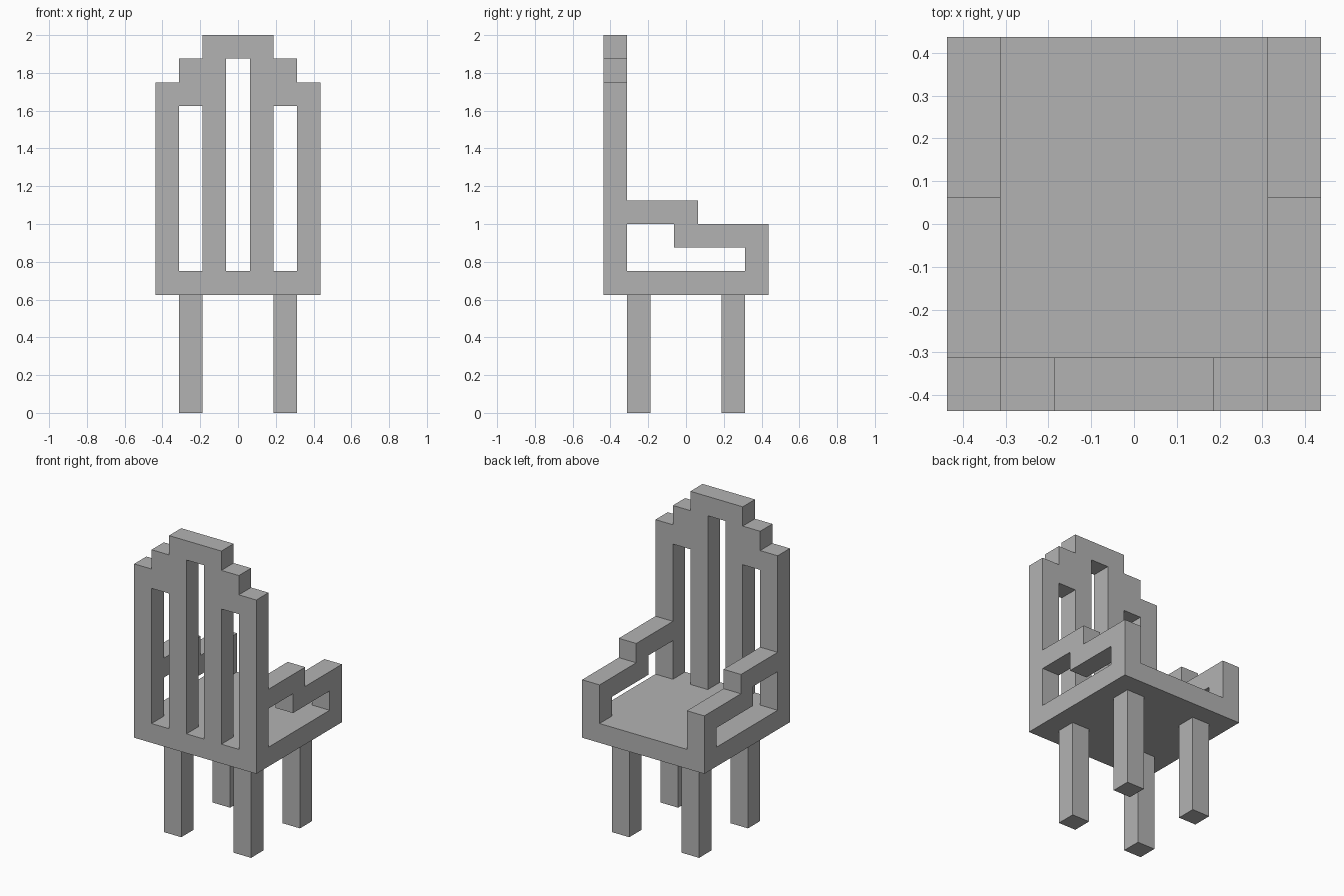
import bpy
import bmesh
from math import pi
from mathutils import Matrix

cube = bpy.data.objects.get("Cube")
if cube:
    bpy.data.objects.remove(cube, do_unlink=True)

U = 0.125  # every part sits on a grid of this step

grey = bpy.data.materials.new("plain grey")
grey.use_nodes = True
colour = (0.45, 0.45, 0.45, 1)
grey.diffuse_color = colour
grey.node_tree.nodes["Principled BSDF"].inputs["Base Color"].default_value = colour


def add_object(name, mesh):
    mesh.materials.clear()
    mesh.materials.append(grey)
    obj = bpy.data.objects.new(name, mesh)
    bpy.context.collection.objects.link(obj)
    return obj


def box(name, low, high):
    """Box between two corners, in grid steps."""
    bm = bmesh.new()
    bmesh.ops.create_cube(bm, size=1)
    for v in bm.verts:
        v.co = [U * (h if c > 0 else l) for c, l, h in zip(v.co, low, high)]
    mesh = bpy.data.meshes.new(name)
    bm.to_mesh(mesh)
    bm.free()
    return add_object(name, mesh)


def panel(name, loops, turn, centre):
    """One-step-thick panel; loops after the first are openings."""
    curve = bpy.data.curves.new(name, "CURVE")
    curve.dimensions = "2D"
    curve.fill_mode = "BOTH"
    curve.extrude = U / 2
    for loop in loops:
        spline = curve.splines.new("POLY")
        spline.points.add(len(loop) - 1)
        for p, (a, b) in zip(spline.points, loop):
            p.co = (a * U, b * U, 0, 1)
        spline.use_cyclic_u = True
    helper = bpy.data.objects.new(name + " outline", curve)
    bpy.context.collection.objects.link(helper)
    graph = bpy.context.evaluated_depsgraph_get()
    mesh = bpy.data.meshes.new_from_object(helper.evaluated_get(graph))
    bpy.data.objects.remove(helper, do_unlink=True)
    bm = bmesh.new()
    bm.from_mesh(mesh)
    bmesh.ops.remove_doubles(bm, verts=bm.verts, dist=0.0001)
    bmesh.ops.recalc_face_normals(bm, faces=bm.faces)
    bm.transform(Matrix.Translation([c * U for c in centre]) @ turn)
    bm.to_mesh(mesh)
    bm.free()
    for face in mesh.polygons:
        face.use_smooth = False
    return add_object(name, mesh)


def opening(left, right, bottom, top):
    return [(left, bottom), (left, top), (right, top), (right, bottom)]


upright = Matrix.Rotation(pi / 2, 4, "X")
sideways = Matrix.Rotation(pi / 2, 4, "Z") @ upright

# Stepped back with three tall openings
right_steps = [(3.5, 5), (3.5, 14), (2.5, 14), (2.5, 15), (1.5, 15), (1.5, 16)]
outline = right_steps + [(-x, z) for x, z in reversed(right_steps)]
windows = [opening(-2.5, -1.5, 6, 13), opening(-0.5, 0.5, 6, 15), opening(1.5, 2.5, 6, 13)]
panel("backrest", [outline] + windows, upright, (0, -3, 0))

# Seat slab
box("seat", (-3.5, -2.5, 5), (3.5, 3.5, 6))

# Stepped armrests with front posts
arm = [(-2.5, 8), (-0.5, 8), (-0.5, 7), (2.5, 7), (2.5, 6), (3.5, 6),
       (3.5, 8), (0.5, 8), (0.5, 9), (-2.5, 9)]
for side, sx in (("left", 1), ("right", -1)):
    panel(side + "_armrest", [arm], sideways, (3 * sx, 0, 0))
    # Legs
    for end, sy in (("front", -1), ("back", 1)):
        x, y = 2 * sx, 2 * sy
        box(f"{end}_{side}_leg", (x - 0.5, y - 0.5, 0), (x + 0.5, y + 0.5, 5))
